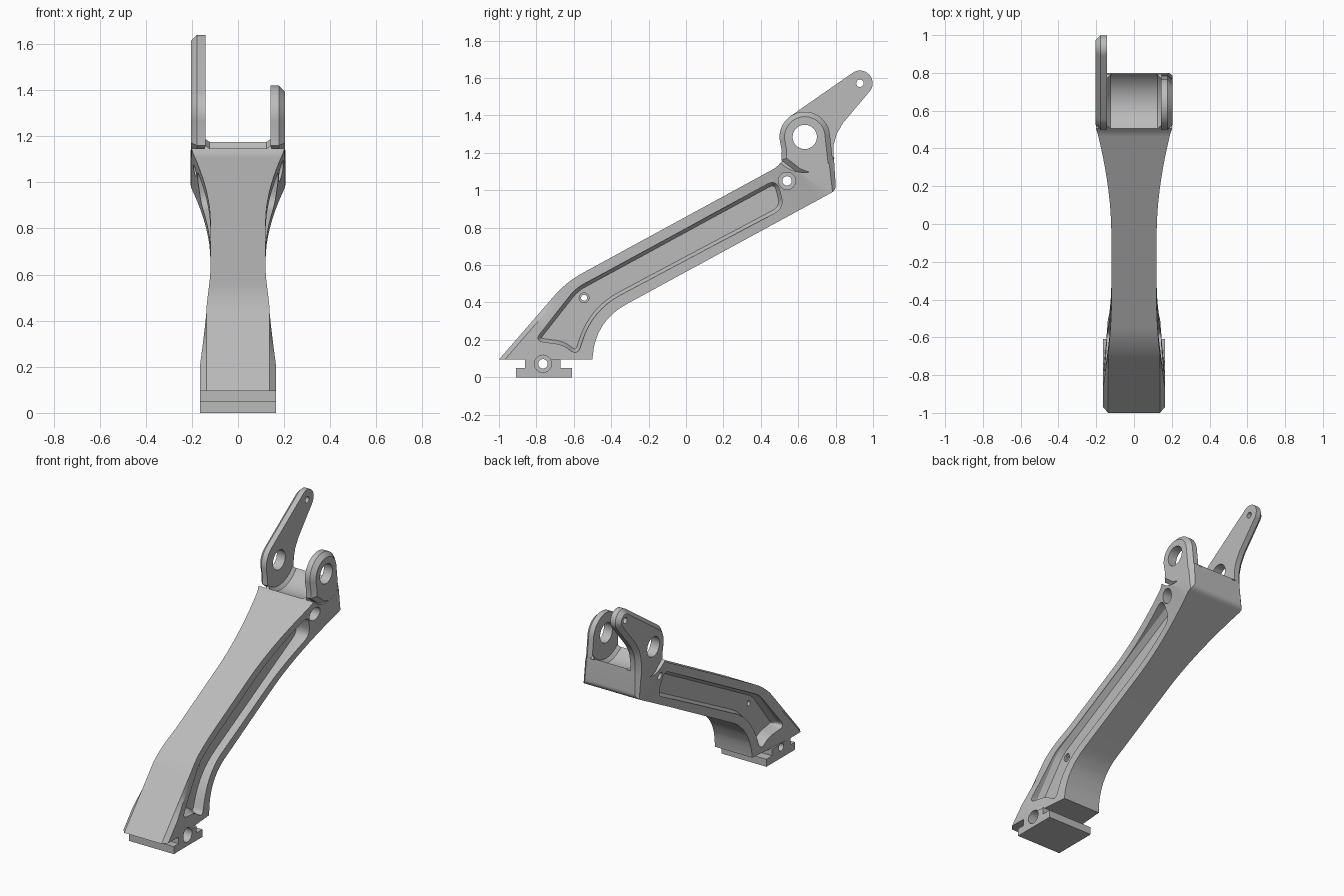
import bpy, bmesh, math
from mathutils import Vector

cube = bpy.data.objects.get("Cube")
if cube:
    bpy.data.objects.remove(cube)

metal = bpy.data.materials.new("plain grey metal")
metal.use_nodes = True
GREY = (0.5, 0.5, 0.5, 1)
metal.diffuse_color = GREY
metal.node_tree.nodes["Principled BSDF"].inputs["Base Color"].default_value = GREY

PIVOT = (0.635, 1.285)      # main lug hole, as (y, z)
TIP = (0.93, 1.572)         # small hole at the end of the long lug


def rounded(corners, steps=8):
    """Outline from (y, z, tangent length) corners, counter-clockwise."""
    out = []
    for i, (y, z, l) in enumerate(corners):
        p = Vector((y, z))
        if l == 0:
            out.append(p)
            continue
        a = Vector(corners[i - 1][:2])
        b = Vector(corners[(i + 1) % len(corners)][:2])
        a = p + (a - p).normalized() * l
        b = p + (b - p).normalized() * l
        for k in range(steps + 1):
            f = k / steps
            out.append(a * (1 - f) ** 2 + p * 2 * f * (1 - f) + b * f * f)
    area = sum(out[i - 1].cross(out[i]) for i in range(len(out)))
    return out if area > 0 else out[::-1]


def arc(centre, r, start, end, steps=20):
    angles = [math.radians(start + (end - start) * k / steps) for k in range(steps + 1)]
    return [Vector((centre[0] + r * math.cos(a), centre[1] + r * math.sin(a))) for a in angles]


def inset(pts, d):
    """Move a counter-clockwise outline inward by d."""
    out = []
    for i, p in enumerate(pts):
        u = (p - pts[i - 1]).normalized()
        v = (pts[(i + 1) % len(pts)] - p).normalized()
        n = Vector((-u.y - v.y, u.x + v.x)).normalized()
        out.append(p + n * d / max(0.4, n.dot(Vector((-u.y, u.x)))))
    return out


def at(x, pts):
    return [(x, p[0], p[1]) for p in pts]


def loft(name, loops):
    """Closed solid through matching loops of 3D points."""
    bm = bmesh.new()
    rings = [[bm.verts.new(p) for p in loop] for loop in loops]
    n = len(rings[0])
    for a, b in zip(rings, rings[1:]):
        for i in range(n):
            j = (i + 1) % n
            bm.faces.new((a[i], a[j], b[j], b[i]))
    bm.faces.new(rings[0])
    bm.faces.new(rings[-1])
    bmesh.ops.recalc_face_normals(bm, faces=bm.faces)
    mesh = bpy.data.meshes.new(name)
    bm.to_mesh(mesh)
    bm.free()
    mesh.materials.append(metal)
    ob = bpy.data.objects.new(name, mesh)
    bpy.context.collection.objects.link(ob)
    return ob


def bore(name, centre, r, wide=None, floor=0.1):
    """Drill for a through hole, with an optional wider bore on the left."""
    wide = wide or r
    thin, fat = arc(centre, r, 0, 348.75, 31), arc(centre, wide, 0, 348.75, 31)
    loops = [at(-0.3, thin), at(floor, thin)]
    loops += [at(floor, fat)] if wide != r else []
    return loft(name, loops + [at(0.3, fat)])


# Arm: side profile, cut into strips and then shaped to a waisted width
saddle = arc(PIVOT, 0.19, -35, -133)
profile = rounded([(-1, 0.095, 0), (-0.5, 0.095, 0), (-0.485, 0.3, 0.19),
                   (0.802, 1.0, 0.03)]
                  + [(p.x, p.y, 0) for p in saddle]
                  + [(0.48, 1.12, 0.02), (-0.64, 0.51, 0.1)])
arm = loft("arm", [at(-0.2, profile), at(0.2, profile)])

UPPER = Vector((0.571, 0.82))       # direction of widening at the lugs
LOWER = Vector((-0.878, -0.48))     # direction of widening at the foot
FRONT = Vector((0.756, -0.655))     # inward normal of the front slope
REAR = Vector((-0.99, -0.12))       # inward normal of the rear face
FRONT_POINT, REAR_POINT = Vector((-1, 0.095)), Vector((0.806, 1.03))


def half_width(p):
    up = min(1, max(0, (p.dot(UPPER) - 0.66) / 0.58))
    low = min(1, max(0, (p.dot(LOWER) - 0.1) / 0.567))
    w = 0.12 + 0.085 * up ** 1.8 + 0.045 * low ** 1.4
    front = 0.137 + max(0, (p - FRONT_POINT).dot(FRONT)) * 1.2
    rear = 0.178 + max(0, (p - REAR_POINT).dot(REAR))
    return min(w, front, rear)


cuts = [(UPPER, UPPER * (0.66 + 0.058 * k)) for k in range(11)]
cuts += [(LOWER, LOWER * (0.1 + 0.0567 * k)) for k in range(11)]
cuts += [(FRONT, FRONT_POINT + FRONT * 0.024), (REAR, REAR_POINT + REAR * 0.027)]
bm = bmesh.new()
bm.from_mesh(arm.data)
for normal, point in cuts:
    bmesh.ops.bisect_plane(bm, geom=bm.verts[:] + bm.edges[:] + bm.faces[:], dist=1e-5,
                           plane_co=(0, point.x, point.y), plane_no=(0, normal.x, normal.y))
for v in bm.verts:
    v.co.x = math.copysign(half_width(v.co.yz), v.co.x)
bmesh.ops.triangulate(bm, faces=bm.faces)
bm.to_mesh(arm.data)
bm.free()

# Foot with a slot on each end
foot_outline = [(-0.91, 0), (-0.61, 0), (-0.61, 0.05), (-0.67, 0.05),
                (-0.67, 0.096), (-0.86, 0.096), (-0.86, 0.05), (-0.91, 0.05)]
foot = loft("foot", [at(-0.165, foot_outline), at(0.165, foot_outline)])


# Lugs, chamfered around the outer face
def lug(name, side, pts):
    return loft(name, [at(side * 0.142, pts), at(side * 0.178, pts),
                       at(side * 0.2045, inset(pts, 0.0265))])


root = [Vector((0.51, 1.16)), Vector((0.6, 1.09)), Vector((0.8, 1.02))]
neck = [Vector((0.512, 1.21))]
short_lug = lug("short_lug", 1, root + arc(PIVOT, 0.135, 3, 187) + neck)
web = [Vector(p) for p in ((0.787, 1.15), (0.789, 1.24), (0.805, 1.3), (0.84, 1.36))]
long_lug = lug("long_lug", -1, root + web + arc(TIP, 0.068, -38, 124, 14)
               + arc(PIVOT, 0.135, 124, 187, 10) + neck)

# Sloped fillets between the saddle and the lugs
fillets = []
for side, word in ((1, "left"), (-1, "right")):
    loops = []
    for inner, outer in zip(arc(PIVOT, 0.165, -35, -133), arc(PIVOT, 0.195, -35, -133)):
        loops.append([(side * 0.12, *outer), (side * 0.145, *inner), (side * 0.145, *outer)])
    fillets.append(loft(word + "_saddle_fillet", loops))

# Cutters: side pockets and bores
pocket = rounded([(0.485, 1.06, 0.06), (0.525, 0.905, 0.06), (-0.5, 0.36, 0.17),
                  (-0.58, 0.115, 0.05), (-0.66, 0.175, 0.04), (-0.81, 0.195, 0.05),
                  (-0.59, 0.475, 0.05)])
pockets = [loft("pocket_cutter", [at(s * 0.08, inset(pocket, 0.018)),
                                  at(s * 0.115, pocket), at(s * 0.3, pocket)])
           for s in (1, -1)]
foot_bore = bore("foot_bore", (-0.765, 0.072), 0.025, 0.046)
pivot_bore = bore("pivot_bore", PIVOT, 0.065)
tip_bore = bore("tip_bore", TIP, 0.02)
arm_bores = [bore("upper_bore", (0.54, 1.05), 0.025, 0.046),
             bore("pocket_bore", (-0.545, 0.425), 0.016, 0.026, 0.065)]

jobs = {arm: pockets + arm_bores + [foot_bore], foot: [foot_bore],
        short_lug: [pivot_bore], long_lug: [pivot_bore, tip_bore]}
cutters = set()
for part, tools in jobs.items():
    for tool in tools:
        tool.hide_render = True
        cutters.add(tool)
        mod = part.modifiers.new("cut", "BOOLEAN")
        mod.operation, mod.solver, mod.object = "DIFFERENCE", "EXACT", tool

# Bake the cuts and drop the cutters
graph = bpy.context.evaluated_depsgraph_get()
graph.update()
for part in jobs:
    baked = bpy.data.meshes.new_from_object(part.evaluated_get(graph))
    part.modifiers.clear()
    part.data = baked
for tool in cutters:
    bpy.data.objects.remove(tool)

# Smooth curved areas, keep hard edges
bpy.ops.object.select_all(action="DESELECT")
for part in list(jobs) + fillets:
    part.select_set(True)
bpy.context.view_layer.objects.active = arm
bpy.ops.object.shade_smooth_by_angle(angle=math.radians(25))
